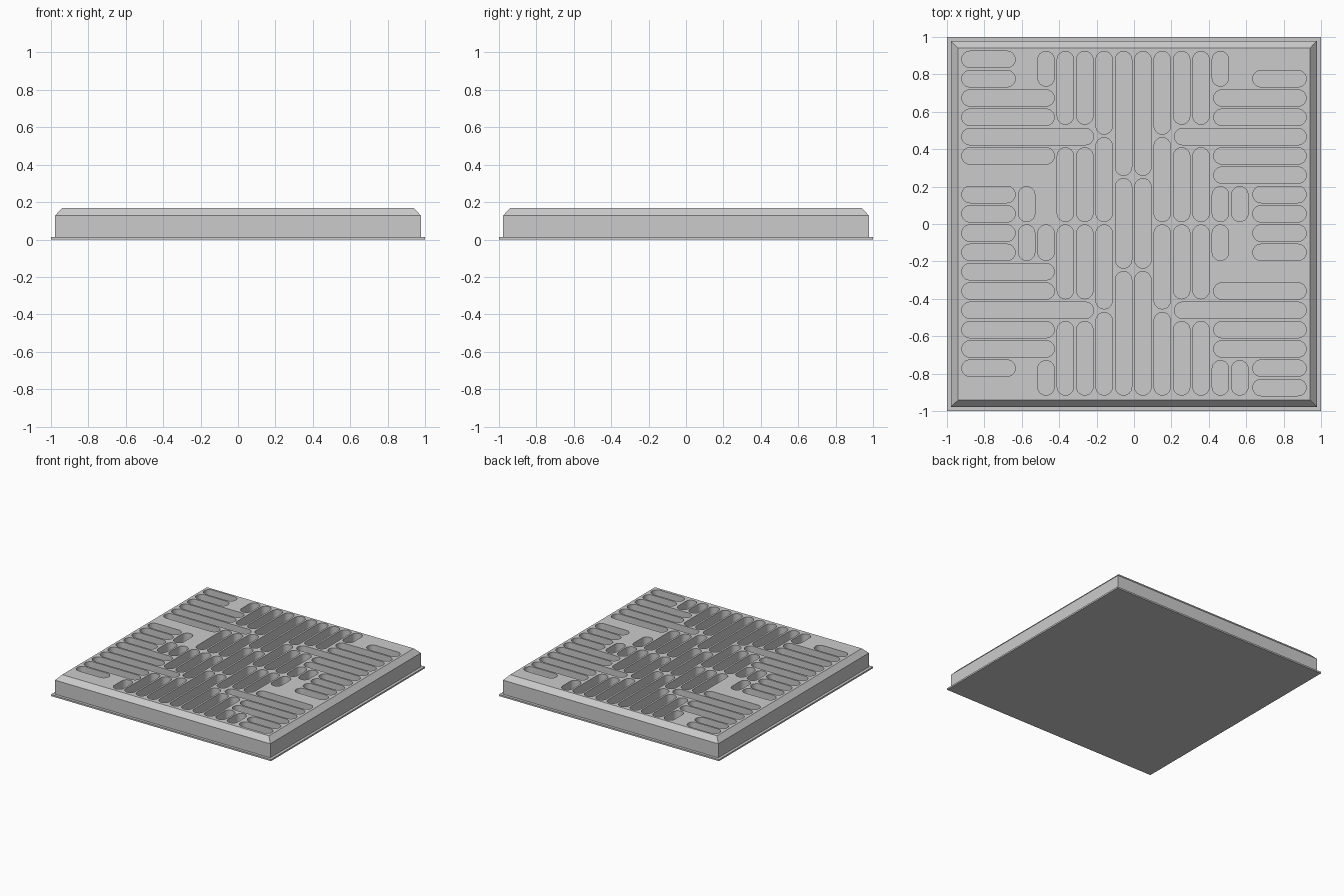
import bpy, bmesh, math

if "Cube" in bpy.data.objects:
    bpy.data.objects.remove(bpy.data.objects["Cube"])

R = 0.044          # slot half width
FLOOR = 0.013      # slot floor, level with the flange
TOP = 0.169


def finish(bm, name):
    bmesh.ops.recalc_face_normals(bm, faces=bm.faces)
    me = bpy.data.meshes.new(name)
    bm.to_mesh(me)
    bm.free()
    ob = bpy.data.objects.new(name, me)
    bpy.context.collection.objects.link(ob)
    return ob


# Body: square rings stacked into flange, wall and chamfered rim
bm = bmesh.new()
rings = []
for h, z in [(1, 0), (1, 0.013), (0.978, 0.013), (0.978, 0.128), (0.94, TOP)]:
    rings.append([bm.verts.new((sx * h, sy * h, z))
                  for sx, sy in [(-1, -1), (1, -1), (1, 1), (-1, 1)]])
for a, b in zip(rings, rings[1:]):
    for i in range(4):
        j = (i + 1) % 4
        bm.faces.new((a[i], a[j], b[j], b[i]))
bm.faces.new(rings[0])
bm.faces.new(rings[-1])
body = finish(bm, "grate_body")

# Slot cutters: round-ended prisms
cut = bmesh.new()


def slot(cx, cy, length, vertical, n=12):
    half = length / 2 - R
    pts = []
    for end in (1, -1):
        for i in range(n + 1):
            t = math.pi * (i / n - 0.5)
            u, v = end * (half + R * math.cos(t)), end * R * math.sin(t)
            pts.append((cx - v, cy + u) if vertical else (cx + u, cy + v))
    lo = [cut.verts.new((x, y, FLOOR)) for x, y in pts]
    hi = [cut.verts.new((x, y, TOP + 0.05)) for x, y in pts]
    cut.faces.new(lo[::-1])
    cut.faces.new(hi)
    for i in range(len(pts)):
        j = (i + 1) % len(pts)
        cut.faces.new((lo[i], lo[j], hi[j], hi[i]))


# Horizontal slots: one letter per row, short / medium / long, '-' is blank
inner = {"S": 0.635, "M": 0.426, "L": 0.216}
for side, rows in [(-1, "SSMMLM-SSSSMMLMMS-"), (1, "-SMMLMMSSSS-MLMMSS")]:
    for i, k in enumerate(rows):
        if k != "-":
            a, b = inner[k], 0.921
            slot(side * (a + b) / 2, 0.88 - 0.1032 * i, b - a, False)

# Vertical slots: (top, bottom) spans grouped by column
up, down = (0.2, 0.013), (-0.005, -0.195)
head, tail = (0.923, 0.737), (-0.73, -0.915)
mid = [(0.923, 0.533), (0.408, 0.013), (-0.005, -0.4), (-0.521, -0.915)]
tall = [(0.923, 0.48), (0.462, 0.013), (-0.005, -0.454), (-0.473, -0.915)]
core = [(0.923, 0.26), (0.243, -0.236), (-0.254, -0.915)]
columns = [[up, down], [head, down, tail], mid, mid, tall, core, core, tall,
           mid, mid, [head, up, down, tail], [up, tail]]
for j, spans in enumerate(columns):
    for t, b in spans:
        slot(-0.574 + 0.1036 * j, (t + b) / 2, t - b, True)
cutter = finish(cut, "slot_cutter")
cutter.hide_render = True

# Cut the slots and remove the helper
mod = body.modifiers.new("slots", "BOOLEAN")
mod.operation = "DIFFERENCE"
mod.solver = "EXACT"
mod.object = cutter
bpy.context.view_layer.objects.active = body
body.select_set(True)
bpy.ops.object.modifier_apply(modifier=mod.name)
bpy.data.objects.remove(cutter)
bpy.ops.object.shade_smooth_by_angle(angle=math.radians(30))
